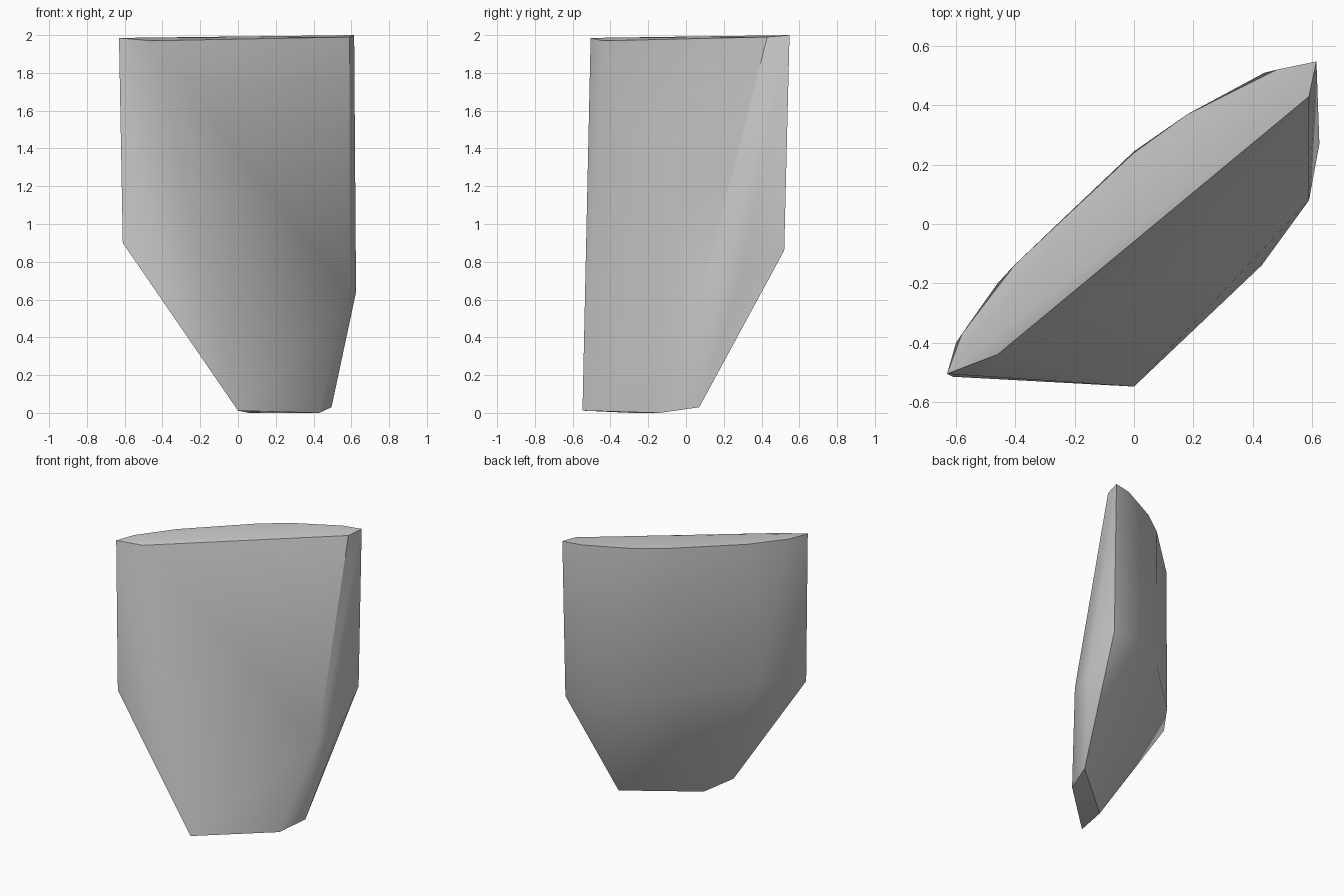
import bpy
import bmesh
from math import radians

# Remove the default object
cube = bpy.data.objects.get("Cube")
if cube:
    bpy.data.objects.remove(cube, do_unlink=True)

# Plain grey stone
stone = bpy.data.materials.new("stone_grey")
stone.use_nodes = True
colour = (0.6, 0.6, 0.6, 1)
stone.diffuse_color = colour
stone.node_tree.nodes["Principled BSDF"].inputs["Base Color"].default_value = colour


def convex_block(name, rings, material):
    """Wrap a closed solid around horizontal rings of corner points."""
    bm = bmesh.new()
    for ring in rings:
        for corner in ring:
            bm.verts.new(corner)
    hull = bmesh.ops.convex_hull(bm, input=bm.verts[:])
    spare = {v for v in hull["geom_interior"] + hull["geom_unused"]
             if isinstance(v, bmesh.types.BMVert)}
    bmesh.ops.delete(bm, geom=list(spare), context="VERTS")
    bmesh.ops.recalc_face_normals(bm, faces=bm.faces[:])
    mesh = bpy.data.meshes.new(name)
    bm.to_mesh(mesh)
    bm.free()
    mesh.materials.append(material)
    block = bpy.data.objects.new(name, mesh)
    bpy.context.collection.objects.link(block)
    return block


# Slightly sloping cap: straight front edge, bowed back edge
cap = [(x, y, 1.985 + 0.012 * (x + 0.63)) for x, y in (
    (-0.63, -0.505), (0.615, 0.548), (0.48, 0.52), (0.18, 0.37),
    (0, 0.24), (-0.4, -0.135), (-0.58, -0.37))]
cap += [(-0.46, -0.44, 1.97), (0.59, 0.43, 1.99)]

# Shoulder where the back and side walls start to taper inwards
shoulder = [
    (-0.61, -0.515, 0.9), (-0.6, -0.4, 0.94), (-0.46, -0.2, 0.97),
    (0, 0.245, 0.93), (0.2, 0.38, 0.92), (0.44, 0.51, 0.88),
    (0.61, 0.52, 0.86), (0.625, 0.27, 0.64), (0.59, 0.08, 0.62)]

# Small foot at the bottom
foot = [(0, -0.548, 0.012), (0.43, -0.14, 0), (0.495, 0.07, 0.03), (0.06, -0.29, 0)]

rock = convex_block("rock_shard", (cap, shoulder, foot), stone)

# Soft shading across shallow facets, sharp rims
bpy.ops.object.select_all(action="DESELECT")
rock.select_set(True)
bpy.context.view_layer.objects.active = rock
bpy.ops.object.shade_smooth_by_angle(angle=radians(35))
